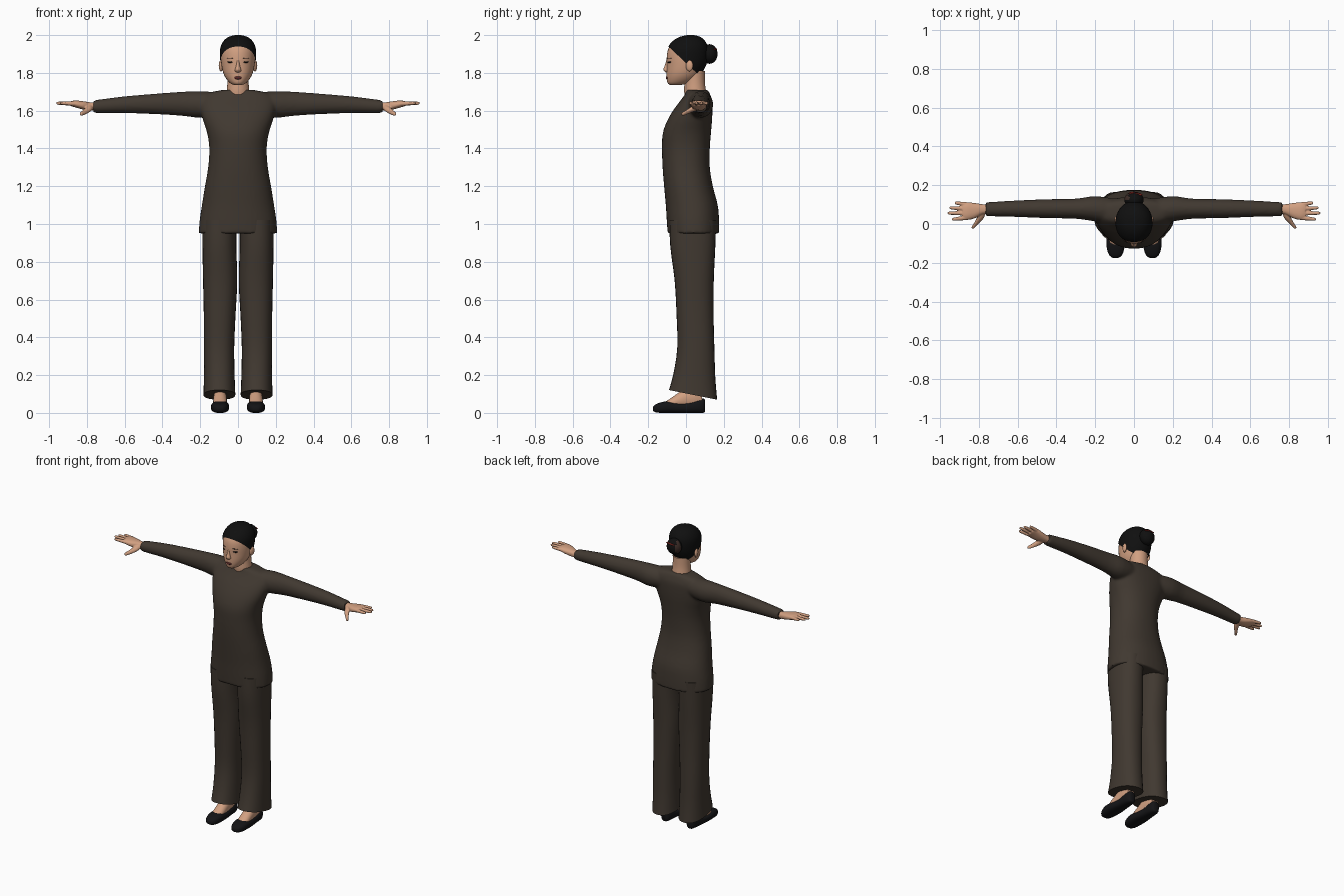
import bpy, bmesh, math
from mathutils import Matrix, Vector

if "Cube" in bpy.data.objects:
    bpy.data.objects.remove(bpy.data.objects["Cube"])

parts = []
SIDES = (("left", 1), ("right", -1))


def material(name, r, g, b):
    m = bpy.data.materials.new(name)
    m.use_nodes = True
    m.diffuse_color = (r, g, b, 1)
    shader = next(n for n in m.node_tree.nodes if n.type == "BSDF_PRINCIPLED")
    shader.inputs["Base Color"].default_value = (r, g, b, 1)
    shader.inputs["Roughness"].default_value = 0.8
    return m


suit = material("dark brown cloth", .052, .040, .030)
cream = material("cream shirt", .52, .48, .28)
skin = material("skin", .64, .35, .22)
black_hair = material("black hair", .005, .005, .005)
shoe_black = material("black leather", .007, .007, .008)
lip_red = material("dark lips", .10, .02, .02)
clip_red = material("red hair clip", .25, .02, .015)
bun_brown = material("brown bun inlay", .045, .025, .02)


def smooth_rings(rings, steps):
    """Catmull-Rom interpolation between cross-sections."""
    rows = [Vector(r) for r in rings]
    ext = [rows[0]] + rows + [rows[-1]]
    out = []
    for p, a, b, n in zip(ext, ext[1:], ext[2:], ext[3:]):
        for i in range(steps):
            u = i / steps
            out.append(a + (b - p) * (u / 2)
                       + (p * 2 - a * 5 + b * 4 - n) * (u * u / 2)
                       + (a * 3 - p - b * 3 + n) * (u ** 3 / 2))
    return out + [rows[-1]]


def loft(bm, axis, rings, side=1, power=1.0, n=28, steps=3):
    """Closed oval tube; each ring is (position, a_min, a_max, b_min, b_max)."""
    loops = []
    for t, a0, a1, b0, b1 in smooth_rings(rings, steps):
        loop = []
        for i in range(n):
            c, s = math.cos(math.tau * i / n), math.sin(math.tau * i / n)
            a = (a0 + a1) / 2 + (a1 - a0) / 2 * math.copysign(abs(c) ** power, c)
            b = (b0 + b1) / 2 + (b1 - b0) / 2 * math.copysign(abs(s) ** power, s)
            x, y, z = {"x": (t, a, b), "y": (a, t, b), "z": (a, b, t)}[axis]
            loop.append(bm.verts.new((x * side, y, z)))
        loops.append(loop)
    for lo, hi in zip(loops, loops[1:]):
        for i in range(n):
            j = (i + 1) % n
            bm.faces.new((lo[i], lo[j], hi[j], hi[i]))
    bm.faces.new(loops[0])
    bm.faces.new(loops[-1])


def finish(name, bm, *mats):
    bmesh.ops.recalc_face_normals(bm, faces=bm.faces)
    mesh = bpy.data.meshes.new(name)
    bm.to_mesh(mesh)
    bm.free()
    for m in mats:
        mesh.materials.append(m)
    obj = bpy.data.objects.new(name, mesh)
    bpy.context.collection.objects.link(obj)
    parts.append(obj)
    return obj


def blend(obj, voxel, rounds):
    """Fuse overlapping volumes into one soft skin."""
    bpy.context.view_layer.objects.active = obj
    fuse = obj.modifiers.new("fuse", "REMESH")
    fuse.mode, fuse.voxel_size = "VOXEL", voxel
    relax = obj.modifiers.new("relax", "SMOOTH")
    relax.factor, relax.iterations = 0.5, rounds
    for name in ("fuse", "relax"):
        bpy.ops.object.modifier_apply(modifier=name)


def ball(name, centre, radii, mat, turn=0.0):
    bm = bmesh.new()
    bmesh.ops.create_uvsphere(bm, u_segments=20, v_segments=12, radius=1)
    bm.transform(Matrix.Translation(centre) @ Matrix.Rotation(turn, 4, "Z")
                 @ Matrix.Diagonal((*radii, 1)))
    return finish(name, bm, mat)


def even(rows):
    """Rings symmetric about x = 0 from (z, half_width, y_min, y_max)."""
    return [(t, -w, w, b0, b1) for t, w, b0, b1 in rows]


# Jacket: torso and sleeves fused together
bm = bmesh.new()
loft(bm, "z", even([
    (.95, .208, -.097, .176), (1.02, .203, -.102, .175), (1.1, .191, -.107, .168),
    (1.2, .175, -.116, .142), (1.3, .158, -.124, .126), (1.4, .152, -.127, .126),
    (1.48, .163, -.123, .132), (1.55, .185, -.098, .138), (1.61, .2, -.062, .14),
    (1.655, .2, -.028, .138), (1.69, .17, -.004, .126), (1.71, .08, .0, .115)]),
    power=.9, n=40)
for _, s in SIDES:
    loft(bm, "x", [
        (.1, .0, .13, 1.57, 1.697), (.2, .013, .144, 1.562, 1.703),
        (.3, .027, .131, 1.573, 1.7), (.45, .03, .128, 1.582, 1.689),
        (.6, .036, .122, 1.587, 1.676), (.72, .039, .115, 1.587, 1.661),
        (.765, .04, .113, 1.588, 1.655)], side=s)
jacket = finish("jacket", bm, suit)
blend(jacket, .009, 4)

# Neckline cut into the jacket front
V_LOW, V_KNEE, V_TOP, V_TIP, V_WIDE = 1.44, 1.56, 1.675, .012, .065
slope = (V_WIDE - V_TIP) / (V_KNEE - V_LOW)
bm = bmesh.new()
bm.from_mesh(jacket.data)
cuts = [((0, 0, V_LOW), (0, 0, 1)), ((0, 0, V_TOP), (0, 0, 1))]
for _, s in SIDES:
    cuts += [((s * V_WIDE, 0, 0), (1, 0, 0)), ((s * V_TIP, 0, V_LOW), (s, 0, -slope))]
for point, normal in cuts:
    faces = [f for f in bm.faces if f.calc_center_median().z > 1.4
             and abs(f.calc_center_median().x) < .1 and f.calc_center_median().y < .05]
    geom = list({e for f in faces for e in (*f.verts, *f.edges)}) + faces
    bmesh.ops.bisect_plane(bm, geom=geom, plane_co=point, plane_no=normal, dist=1e-6)
for f in bm.faces:
    c = f.calc_center_median()
    f.material_index = 0
    if c.y < .03 and c.z > V_LOW and abs(c.x) < min(V_WIDE, V_TIP + (c.z - V_LOW) * slope):
        f.material_index = 2 if c.z > V_TOP else 1
bm.to_mesh(jacket.data)
bm.free()
jacket.data.materials.clear()
for m in (suit, cream, skin):
    jacket.data.materials.append(m)

# Neck and head
bm = bmesh.new()
loft(bm, "z", even([(1.65, .064, .0, .11), (1.7, .06, -.01, .106),
                    (1.75, .056, -.008, .1), (1.81, .056, -.01, .1)]))
finish("neck", bm, skin)

skull = even([
    (1.736, .022, -.085, -.03), (1.746, .042, -.097, .02), (1.77, .063, -.102, .058),
    (1.8, .078, -.103, .083), (1.84, .087, -.102, .104), (1.88, .091, -.102, .114),
    (1.92, .091, -.096, .114), (1.95, .082, -.08, .106), (1.975, .063, -.052, .088),
    (1.989, .04, -.022, .066), (1.996, .012, .01, .036)])
bm = bmesh.new()
loft(bm, "z", skull, n=36)
finish("head", bm, skin)

# Hair cap trimmed along a slanted hairline
g = .004
bm = bmesh.new()
loft(bm, "z", [(t + g, a0 - g, a1 + g, b0 - g, b1 + g) for t, a0, a1, b0, b1 in skull], n=36)
bmesh.ops.bisect_plane(bm, geom=[*bm.verts, *bm.edges, *bm.faces], clear_inner=True,
                       plane_co=(0, -.085, 1.932), plane_no=(0, .15, .16))
finish("hair", bm, black_hair)

# Bun with an inlaid side and a clip
bun = ball("hair_bun", (0, .125, 1.9), (.05, .042, .052), black_hair)
bun.data.materials.append(bun_brown)
for p in bun.data.polygons:
    p.material_index = int(p.normal.x < -.55 and p.normal.y > 0)
ball("hair_clip", (.008, .155, 1.925), (.036, .008, .005), clip_red, -.15)

# Face
bm = bmesh.new()
loft(bm, "z", even([(1.802, .008, -.108, -.08), (1.81, .017, -.116, -.08),
                    (1.82, .016, -.12, -.08), (1.84, .01, -.112, -.08),
                    (1.87, .007, -.103, -.08)]), n=16)
finish("nose", bm, skin)
ball("lips", (0, -.098, 1.774), (.02, .009, .009), lip_red)
for label, s in SIDES:
    ball(label + "_ear", (s * .09, .018, 1.838), (.011, .02, .03), skin, s * -.3)
    ball(label + "_eye", (s * .042, -.088, 1.857), (.016, .005, .0045), black_hair, s * .55)
    ball(label + "_eyebrow", (s * .043, -.087, 1.878), (.02, .004, .002), bun_brown, s * .55)

for label, s in SIDES:
    # Hand: palm, four fingers and thumb fused together
    bm = bmesh.new()
    loft(bm, "x", [(.73, .055, .1, 1.6, 1.642), (.78, .05, .102, 1.601, 1.644),
                   (.82, .03, .108, 1.606, 1.65), (.86, .021, .112, 1.617, 1.654),
                   (.885, .028, .106, 1.624, 1.65)], side=s, power=.85)
    for root, tip, reach in ((.1, .109, .925), (.078, .084, .953),
                             (.055, .056, .962), (.033, .024, .94)):
        rings = []
        for u, r in ((0, .011), (.35, .011), (.7, .0095), (.93, .008), (1, .004)):
            x, y, z = .85 + (reach - .85) * u, root + (tip - root) * u, 1.636 + .004 * u
            rings.append((x, y - r, y + r, z - r, z + r))
        loft(bm, "x", rings, side=s, n=12)
    loft(bm, "y", [(.06, .765, .8, 1.602, 1.635), (.03, .775, .812, 1.591, 1.622),
                   (.005, .798, .825, 1.58, 1.606), (-.015, .818, .838, 1.573, 1.594),
                   (-.024, .825, .836, 1.576, 1.588)], side=s, n=12)
    blend(finish(label + "_hand", bm, skin), .0035, 2)

    # Trouser leg with a hem rising towards the front
    bm = bmesh.new()
    loft(bm, "z", [
        (.095, .014, .183, -.09, .165), (.2, .018, .18, -.066, .155),
        (.35, .02, .18, -.046, .15), (.52, .013, .181, -.05, .146),
        (.7, .004, .185, -.06, .147), (.88, .009, .188, -.083, .155),
        (1.02, .006, .188, -.088, .16)], side=s, power=.88)
    for v in bm.verts:
        v.co.z -= (v.co.y - .04) * .2 * max(0, 1 - (v.co.z - .095) / .2)
    finish(label + "_trouser_leg", bm, suit)

    # Foot and shoe
    def around(rows):
        return [(t, .095 - w, .095 + w, low, high) for t, w, low, high in rows]

    bm = bmesh.new()
    loft(bm, "y", around([(-.115, .03, .03, .055), (-.08, .036, .02, .078),
                          (-.035, .036, .02, .11), (.01, .034, .02, .14),
                          (.05, .032, .02, .15), (.085, .024, .02, .15)]), side=s, n=20)
    finish(label + "_foot", bm, skin)
    bm = bmesh.new()
    loft(bm, "y", around([(-.175, .014, .012, .032), (-.163, .031, .004, .044),
                          (-.135, .043, 0, .055), (-.095, .048, 0, .062),
                          (-.045, .046, 0, .054), (.01, .039, 0, .055),
                          (.06, .036, 0, .07), (.09, .028, 0, .076),
                          (.1, .016, .006, .07)]), side=s, power=.75, n=24)
    finish(label + "_shoe", bm, shoe_black)

# Smooth shading with crisp hems
bpy.ops.object.select_all(action="DESELECT")
for obj in parts:
    obj.select_set(True)
bpy.context.view_layer.objects.active = jacket
bpy.ops.object.shade_smooth_by_angle(angle=math.radians(50))
